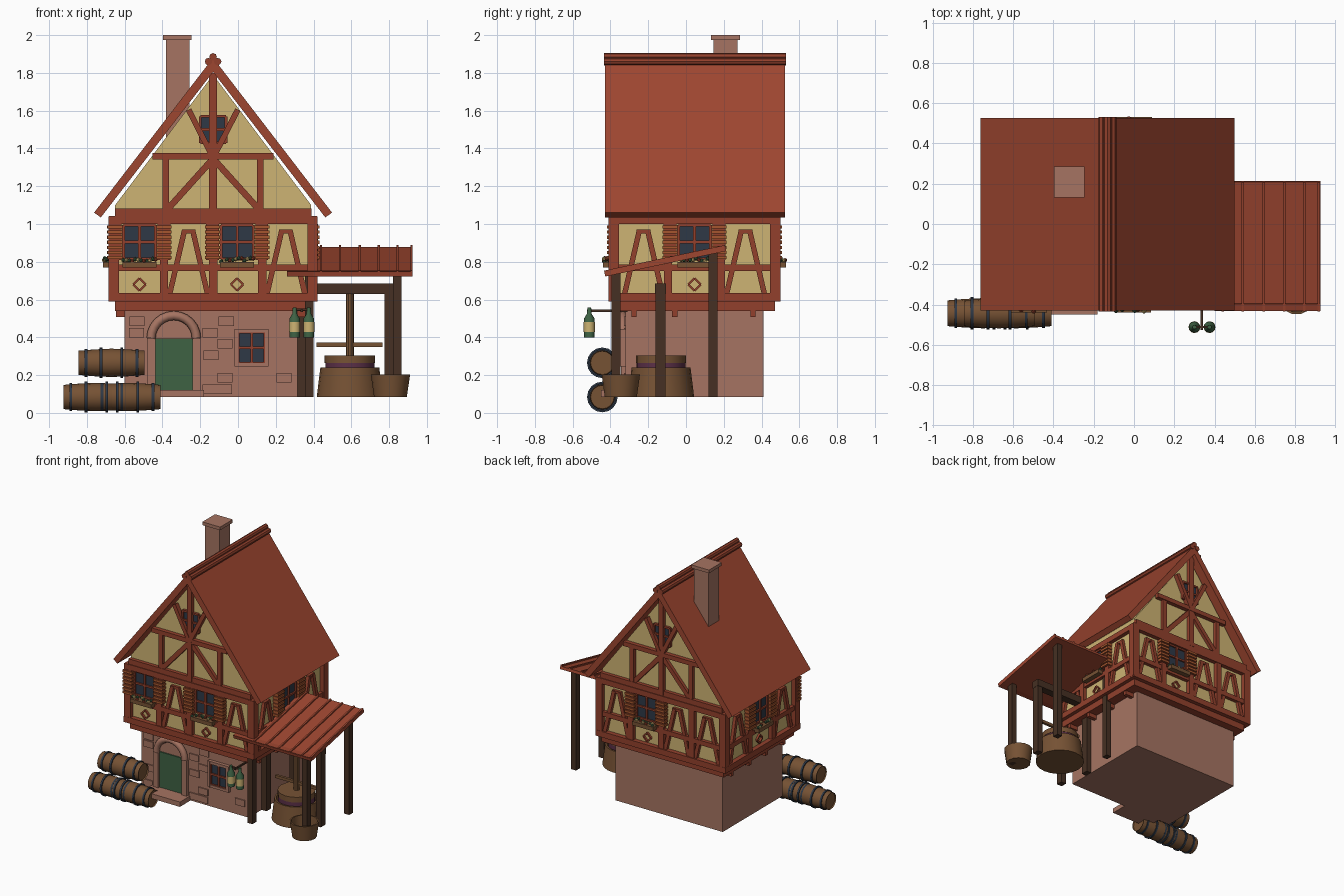
import bpy, bmesh, math, random
from mathutils import Matrix, Vector

if "Cube" in bpy.data.objects:
    bpy.data.objects.remove(bpy.data.objects["Cube"])
random.seed(4)
T, R = Matrix.Translation, Matrix.Rotation


def material(name, r, g, b):
    m = bpy.data.materials.new(name)
    lin = [((c / 255 + 0.055) / 1.055) ** 2.4 for c in (r, g, b)] + [1]
    m.use_nodes = True
    m.diffuse_color = lin
    m.node_tree.nodes["Principled BSDF"].inputs["Base Color"].default_value = lin
    return m


plaster = material("plaster yellow", 206, 180, 115)
stone = material("stone pink brown", 166, 116, 98)
timber = material("timber red", 146, 64, 44)
tile = material("roof red", 158, 70, 48)
dark = material("dark wood", 70, 48, 35)
oak = material("barrel wood", 118, 82, 52)
green = material("green", 62, 98, 68)
glass = material("blue grey", 46, 56, 70)
orange = material("shutter orange", 166, 86, 46)
wine = material("wine purple", 92, 48, 72)


class Part:
    """Collects simple solids into one named object."""

    def __init__(self, name, *mats):
        self.name, self.mats, self.bm = name, mats, bmesh.new()

    def paint(self, verts, mat):
        for f in {f for v in verts for f in v.link_faces}:
            f.material_index = self.mats.index(mat or self.mats[0])

    def solid(self, matrix, mat=None):
        self.paint(bmesh.ops.create_cube(self.bm, size=1, matrix=matrix)["verts"], mat)

    def box(self, x0, x1, y0, y1, z0, z1, mat=None, F=Matrix()):
        mid = Vector((x0 + x1, y0 + y1, z0 + z1)) / 2
        self.solid(F @ T(mid) @ Matrix.Diagonal((x1 - x0, y1 - y0, z1 - z0, 1)), mat)

    def bar(self, wall, a, b, width, depth, mat=None):
        """Flat bar on a wall, from a to b in wall coordinates."""
        F, d = wall
        du, dz = b[0] - a[0], b[1] - a[1]
        mid = Vector(((a[0] + b[0]) / 2, -d - depth / 2, (a[1] + b[1]) / 2))
        size = Matrix.Diagonal((math.hypot(du, dz), depth, width, 1))
        self.solid(F @ T(mid) @ R(-math.atan2(dz, du), 4, 'Y') @ size, mat)

    def lathe(self, profile, matrix, segs=16, mat=None):
        vs = [self.bm.verts.new((r, 0, z)) for r, z in profile]
        es = [self.bm.edges.new(p) for p in zip(vs, vs[1:])]
        out = bmesh.ops.spin(self.bm, geom=vs + es, cent=(0, 0, 0), axis=(0, 0, 1),
                             angle=math.tau, steps=segs, use_duplicate=False)
        faces = {f for e in es for f in e.link_faces}
        vs = list({v for f in self.bm.faces if f.is_valid for v in f.verts if not v.tag})
        bmesh.ops.transform(self.bm, matrix=matrix, verts=vs)
        self.paint(vs, mat)
        bmesh.ops.remove_doubles(self.bm, verts=vs, dist=0.0002)
        for v in self.bm.verts:
            v.tag = True

    def prism(self, pts, y0, y1):
        f = self.bm.faces.new([self.bm.verts.new((x, y0, z)) for x, z in pts])
        new = bmesh.ops.extrude_face_region(self.bm, geom=[f])["geom"]
        bmesh.ops.translate(self.bm, vec=(0, y1 - y0, 0),
                            verts=[v for v in new if isinstance(v, bmesh.types.BMVert)])

    def done(self, smooth=False):
        bmesh.ops.recalc_face_normals(self.bm, faces=self.bm.faces)
        me = bpy.data.meshes.new(self.name)
        self.bm.to_mesh(me)
        ob = bpy.data.objects.new(self.name, me)
        for m in self.mats:
            me.materials.append(m)
        bpy.context.collection.objects.link(ob)
        if smooth:
            bpy.ops.object.select_all(action='DESELECT')
            ob.select_set(True)
            bpy.context.view_layer.objects.active = ob
            bpy.ops.object.shade_smooth_by_angle(angle=math.radians(35))


# Stone ground floor with raised blocks
p = Part("stone_base", stone)
p.box(-0.6, 0.315, -0.32, 0.41, 0.085, 0.56)
for row in range(7):
    z = 0.1 + row * 0.06
    for x in (-0.58, -0.19, -0.12, 0.2):
        if random.random() < 0.6:
            x += random.uniform(0, 0.02)
            p.box(x, x + 0.08, -0.328, -0.3, z, z + 0.05)
p.box(-0.5, -0.18, -0.45, -0.32, 0.085, 0.122)
for x in (-0.482, -0.24):
    p.box(x, x + 0.044, -0.345, -0.3, 0.085, 0.395)
p.done()

# Door and its arch
p = Part("door", green)
p.box(-0.44, -0.24, -0.329, -0.3, 0.12, 0.395)
p.done()
cu = bpy.data.curves.new("door_arch", 'CURVE')
cu.dimensions, cu.bevel_depth, cu.bevel_resolution, cu.use_fill_caps = '3D', 0.024, 2, True
sp = cu.splines.new('POLY')
sp.points.add(12)
for i, pt in enumerate(sp.points):
    a = math.pi * i / 12
    pt.co = (-0.34 + 0.12 * math.cos(a), -0.335, 0.395 + 0.12 * math.sin(a), 1)
cu.materials.append(stone)
bpy.context.collection.objects.link(bpy.data.objects.new("door_arch", cu))

# Upper floor and gable walls
p = Part("plaster_walls", plaster)
p.prism([(-0.65, 0.58), (0.3875, 0.58), (0.3875, 1.1), (-0.132, 1.79), (-0.65, 1.1)], -0.375, 0.465)
p.done()


def wall(turn, d):
    return (T((-0.1315, 0.045, 0)) @ R(math.radians(turn), 4, 'Z'), d)


front, right, back, left = (wall(90 * i, (0.42, 0.518)[i % 2]) for i in range(4))
frame = Part("timber_frame", timber)
windows = Part("windows", timber, glass)
shutters = Part("shutters", orange, timber)
boxes = Part("flower_boxes", oak, green, plaster, timber)


def window(w, u, z0, z1, half):
    F, d = w
    windows.box(u - half, u + half, -d - 0.008, -d, z0, z1, glass, F)
    mid = (z0 + z1) / 2
    for x in (-half, 0, half):
        windows.bar(w, (u + x, z0), (u + x, z1), 0.014, 0.02)
    for z in (z0, mid, z1):
        windows.bar(w, (u - half, z), (u + half, z), 0.014, 0.019)


def window_bay(w, u):
    F, d = w
    window(w, u, 0.815, 0.995, 0.085)
    # Louvred shutters
    for s in (-1, 1):
        c = u + s * 0.13
        shutters.box(c - 0.034, c + 0.034, -d - 0.036, -d, 0.81, 1.0, timber, F)
        for i in range(7):
            shutters.bar(w, (c - 0.04, 0.822 + i * 0.027), (c + 0.04, 0.822 + i * 0.027), 0.017, 0.044)
    # Flower box
    boxes.box(u - 0.09, u + 0.09, -d - 0.065, -d, 0.77, 0.8, oak, F)
    for i in range(12):
        at = T((u - 0.085 + i * 0.0155, -d - random.uniform(0.02, 0.06), random.uniform(0.8, 0.82)))
        v = bmesh.ops.create_icosphere(boxes.bm, subdivisions=1, radius=0.012, matrix=F @ at)["verts"]
        boxes.paint(v, (green, plaster, green, timber)[i % 4])
    # Diamond ornament
    pts = [(u + 0.033, 0.68), (u, 0.713), (u - 0.033, 0.68), (u, 0.647)]
    for a, b in zip(pts, pts[1:] + pts[:1]):
        frame.bar(w, a, b, 0.011, 0.015)


def brace_bay(w, u):
    for s in (-1, 1):
        frame.bar(w, (u + s * 0.1, 0.63), (u + s * 0.022, 0.965), 0.028, 0.024)
    frame.bar(w, (u - 0.036, 0.96), (u + 0.036, 0.96), 0.02, 0.02)


def storey(w, half, posts, window_at, braces_at):
    for u in posts:
        frame.bar(w, (u, 0.6), (u, 1.02), 0.044, 0.03)
    frame.bar(w, (-half, 0.768), (half, 0.768), 0.036, 0.027)
    for u in window_at:
        window_bay(w, u)
    for u in braces_at:
        brace_bay(w, u)


storey(front, 0.52, (-0.26, 0, 0.26), (-0.39, 0.127), (-0.13, 0.385))
storey(back, 0.52, (-0.26, 0, 0.26), (-0.13,), (-0.385, 0.13, 0.385))
for w in (right, left):
    storey(w, 0.42, (-0.14, 0.14), (0,), (-0.27, 0.27))

# Gable timbers and attic windows
for w in (front, back):
    frame.bar(w, (0, 1.05), (0, 1.8), 0.042, 0.03)
    frame.bar(w, (-0.32, 1.358), (0.32, 1.358), 0.034, 0.032)
    frame.bar(w, (-0.52, 1.06), (0.52, 1.06), 0.044, 0.028)
    for s in (-1, 1):
        frame.bar(w, (s * 0.25, 1.07), (s * 0.25, 1.35), 0.034, 0.026)
        frame.bar(w, (s * 0.235, 1.085), (s * 0.01, 1.335), 0.034, 0.024)
        frame.bar(w, (s * 0.005, 1.36), (s * 0.13, 1.605), 0.03, 0.034)
    window(w, 0, 1.43, 1.57, 0.068)

# Corner posts, sill bands and floor joists
for x in (-0.685, 0.367):
    for y in (-0.41, 0.445):
        frame.box(x, x + 0.055, y, y + 0.055, 0.6, 1.04)
frame.box(-0.65, 0.392, -0.385, 0.47, 0.54, 0.59)
frame.box(-0.686, 0.421, -0.411, 0.501, 0.59, 0.635)
frame.box(-0.683, 0.418, -0.408, 0.498, 1.0, 1.042)
for y in (-0.275, -0.06, 0.14, 0.355):
    frame.box(-0.645, 0.385, y - 0.014, y + 0.014, 0.508, 0.545)
for part in (frame, shutters, boxes):
    part.done()

# Ground floor window
window((Matrix(), 0.322), 0.072, 0.262, 0.428, 0.07)
windows.done()
p = Part("stone_window_frame", stone)
for x in (-0.018, 0.142):
    p.box(x, x + 0.02, -0.347, -0.3, 0.245, 0.445)
for z in (0.245, 0.425):
    p.box(-0.018, 0.162, -0.346, -0.3, z, z + 0.02)
p.done()

# Main roof, ridge rolls and chimney
p = Part("main_roof", tile)
p.prism([(-0.762, 1.06), (-0.132, 1.88), (0.498, 1.06), (0.462, 1.035), (-0.132, 1.805), (-0.726, 1.035)], -0.43, 0.525)
p.done()
p = Part("ridge_rolls", timber)
for x, z in ((0, 1.885), (-0.024, 1.86), (0.024, 1.86)):
    bmesh.ops.create_cone(p.bm, cap_ends=True, segments=8, radius1=0.02, radius2=0.02, depth=0.964,
                          matrix=T((x - 0.132, 0.048, z)) @ R(math.pi / 2, 4, 'X'))
p.done()
p = Part("chimney", stone)
p.box(-0.382, -0.258, 0.145, 0.272, 1.4, 1.98)
p.box(-0.396, -0.245, 0.132, 0.286, 1.975, 2.0)
p.done()

# Lean-to roof with battens
p = Part("lean_to_roof", tile, timber)
tilt = math.atan2(0.135, 0.64)
F = T((0, -0.11, 0.803)) @ R(tilt, 4, 'X')
p.box(0.4, 0.925, -0.327, 0.327, -0.014, 0.008, tile, F)
p.box(0.26, 0.925, -0.325, -0.29, -0.014, 0.012, timber, F)
for x in (0.44, 0.54, 0.645, 0.745, 0.845, 0.918):
    p.box(x - 0.006, x + 0.006, -0.327, 0.327, 0, 0.018, tile, F)
p.done()

# Lean-to posts and press frame
p = Part("lean_to_posts", dark)
for x in (0.377, 0.843):
    for y, top in ((-0.37, 0.74), (0.142, 0.85)):
        p.box(x - 0.022, x + 0.022, y - 0.024, y + 0.024, 0.085, top)
p.done()
p = Part("press_frame", dark)
for x in (0.335, 0.798):
    p.box(x - 0.022, x + 0.022, -0.162, -0.108, 0.085, 0.685)
p.box(0.312, 0.822, -0.165, -0.105, 0.63, 0.685)
p.done()

# Press tub, plate and screw
p = Part("press", oak, wine)
at = T((0.592, -0.132, 0))
p.lathe([(0, 0.085), (0.175, 0.085), (0.156, 0.24), (0.143, 0.24), (0.143, 0.2), (0, 0.2)], at, 20)
p.lathe([(0, 0.19), (0.13, 0.19), (0.13, 0.265), (0, 0.265)], at, 20, wine)
p.lathe([(0, 0.265), (0.133, 0.265), (0.133, 0.305), (0, 0.305)], at, 20)
p.lathe([(0, 0.3), (0.021, 0.3), (0.021, 0.64), (0, 0.64)], at, 10)
p.box(0.415, 0.765, -0.142, -0.122, 0.35, 0.372)
p.done(True)
p = Part("bucket", oak)
p.lathe([(0, 0.085), (0.087, 0.085), (0.104, 0.203), (0.093, 0.203), (0.085, 0.12), (0, 0.12)], T((0.807, -0.345, 0)), 14)
p.done(True)

# Stacked barrels with hoops
p = Part("barrels", oak, glass)
for x, z in ((-0.75, 0.084), (-0.585, 0.084), (-0.67, 0.265)):
    at = T((x, -0.443, z)) @ R(math.pi / 2, 4, 'Y')
    p.lathe([(0, -0.165), (0.062, -0.165), (0.064, -0.175), (0.071, -0.09), (0.075, 0),
             (0.071, 0.09), (0.064, 0.175), (0.062, 0.165), (0, 0.165)], at, 16)
    for h, r in ((-0.135, 0.074), (-0.055, 0.081), (0.055, 0.081), (0.135, 0.074)):
        p.lathe([(0.06, h - 0.007), (r, h - 0.007), (r, h + 0.007), (0.06, h + 0.007)], at, 16, glass)
p.done(True)

# Hanging bottles on a bracket
p = Part("hanging_bottles", green, plaster)
for x in (0.3, 0.375):
    at = T((x, -0.512, 0.4))
    p.lathe([(0, 0), (0.027, 0), (0.028, 0.1), (0.012, 0.125), (0.01, 0.158), (0, 0.158)], at, 12)
    p.lathe([(0.02, 0.027), (0.0295, 0.027), (0.0295, 0.08), (0.02, 0.08)], at, 12, plaster)
p.done(True)
p = Part("bottle_bracket", dark)
p.box(0.331, 0.343, -0.525, -0.31, 0.535, 0.547)
p.box(0.295, 0.38, -0.517, -0.507, 0.542, 0.552)
p.done()
